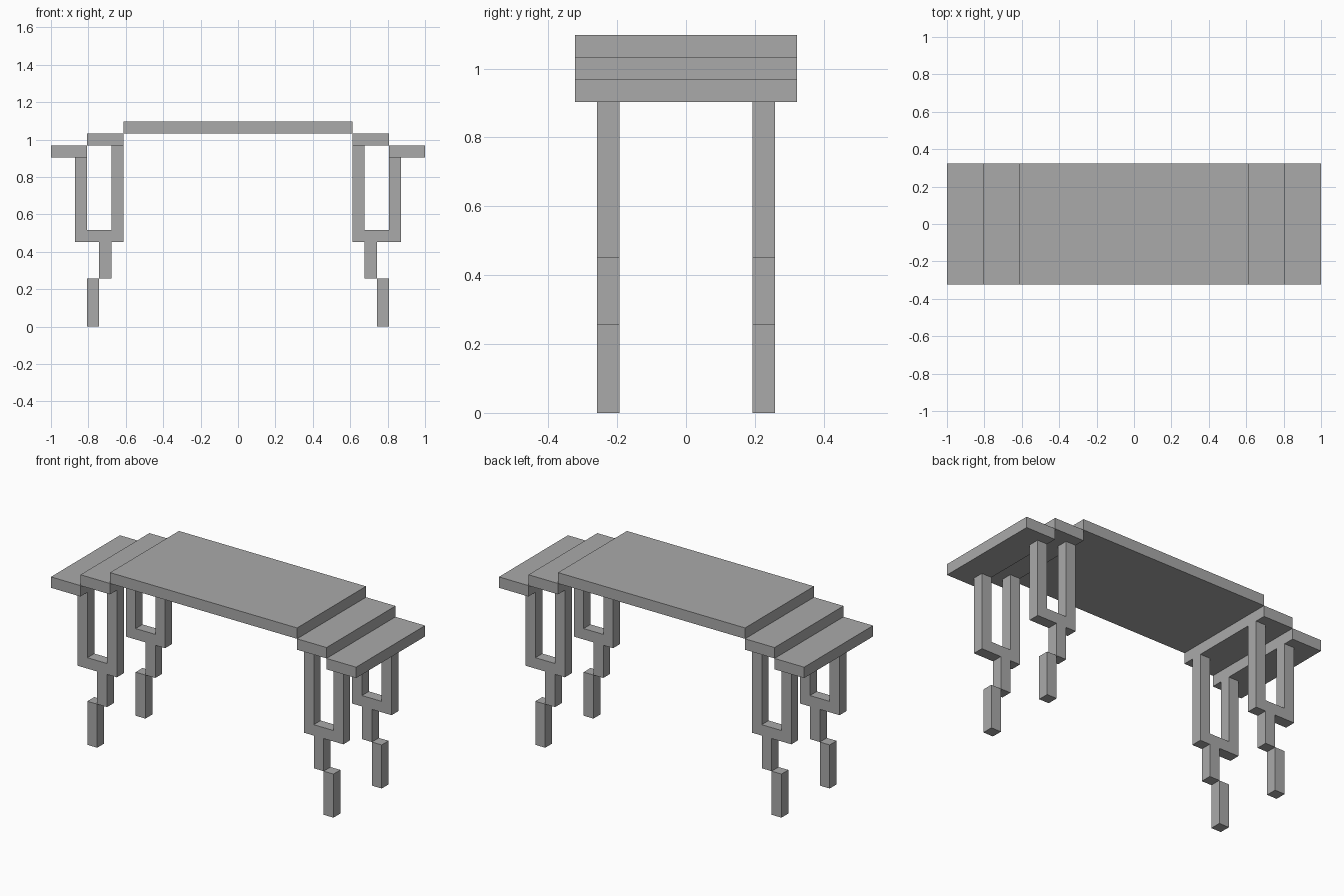
import bpy
import bmesh
from mathutils import Matrix, Vector

cube = bpy.data.objects.get("Cube")
if cube:
    bpy.data.objects.remove(cube, do_unlink=True)

U = 2 / 31  # thickness of every plank and post

grey = bpy.data.materials.new("plain grey")
grey.use_nodes = True
colour = (0.4, 0.4, 0.4, 1)
grey.diffuse_color = colour
grey.node_tree.nodes["Principled BSDF"].inputs["Base Color"].default_value = colour


def block(name, x, y, z):
    """Box spanning the given (min, max) ranges, in plank thicknesses."""
    lo, hi = (Vector(c) * U for c in zip(x, y, z))
    bm = bmesh.new()
    matrix = Matrix.Translation((lo + hi) / 2) @ Matrix.Diagonal((*(hi - lo), 1))
    bmesh.ops.create_cube(bm, size=1, matrix=matrix)
    mesh = bpy.data.meshes.new(name)
    bm.to_mesh(mesh)
    bm.free()
    mesh.materials.append(grey)
    obj = bpy.data.objects.new(name, mesh)
    bpy.context.collection.objects.link(obj)


def span(a, b, side):
    return tuple(sorted((a * side, b * side)))


# Table top
DEPTH = (-5, 5)
block("table_top", (-9.5, 9.5), DEPTH, (16, 17))

# Leg pieces: x range, z range
LEG = {
    "inner_post": ((9.5, 10.5), (8, 15)),
    "outer_post": ((12.5, 13.5), (8, 14)),
    "crossbar": ((9.5, 13.5), (7, 8)),
    "shin": ((10.5, 11.5), (4, 7)),
    "foot": ((11.5, 12.5), (0, 4)),
}

for side, side_name in ((1, "left"), (-1, "right")):
    # Stepped end shelves
    block(f"{side_name}_upper_step", span(9.5, 12.5, side), DEPTH, (15, 16))
    block(f"{side_name}_lower_step", span(12.5, 15.5, side), DEPTH, (14, 15))
    # Forked legs, front and back
    for end, end_name in ((-1, "front"), (1, "back")):
        for part, (x, z) in LEG.items():
            block(f"{end_name}_{side_name}_{part}", span(*x, side), span(3, 4, end), z)
